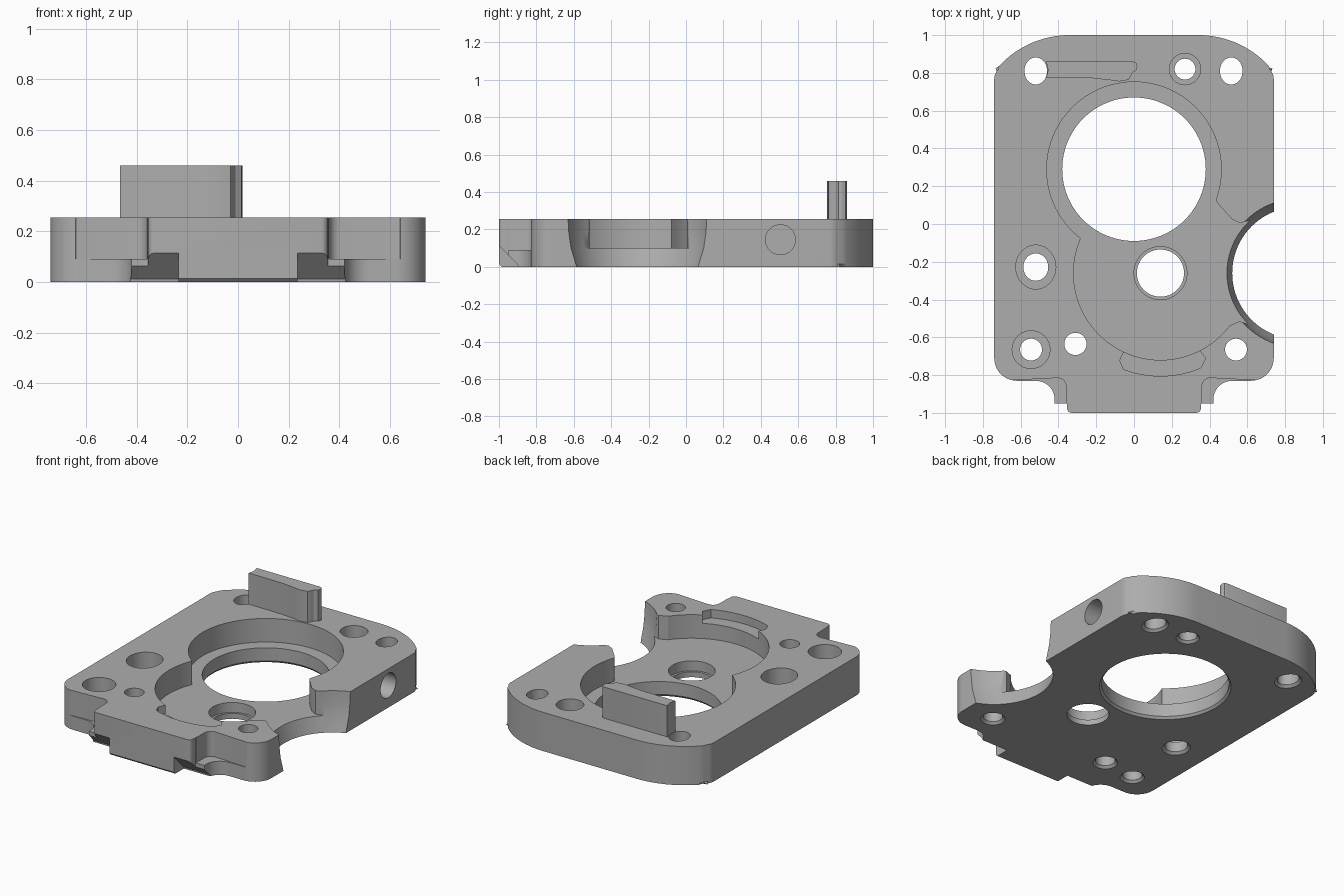
import bpy, bmesh, math
from mathutils import Vector

old = bpy.data.objects.get("Cube")
if old:
    bpy.data.objects.remove(old, do_unlink=True)

metal = bpy.data.materials.new("grey metal")
metal.use_nodes = True
GREY = (0.42, 0.42, 0.42, 1)
metal.diffuse_color = GREY
metal.node_tree.nodes["Principled BSDF"].inputs["Base Color"].default_value = GREY


def arc(cx, cy, rx, start, end, n=16, ry=None):
    ry = ry or rx
    angles = [math.radians(start + (end - start) * i / n) for i in range(n + 1)]
    return [(cx + rx * math.cos(a), cy + ry * math.sin(a)) for a in angles]


def finish(name, bm):
    bmesh.ops.recalc_face_normals(bm, faces=bm.faces)
    mesh = bpy.data.meshes.new(name)
    bm.to_mesh(mesh)
    bm.free()
    mesh.materials.append(metal)
    ob = bpy.data.objects.new(name, mesh)
    bpy.context.collection.objects.link(ob)
    return ob


def loft(name, sections, chamfer=0):
    """Skin stacked outlines of equal length, given as lists of 3D points."""
    bm = bmesh.new()
    rings = [[bm.verts.new(p) for p in s] for s in sections]
    n = len(rings[0])
    for a, b in zip(rings, rings[1:]):
        for i in range(n):
            bm.faces.new((a[i], a[(i + 1) % n], b[(i + 1) % n], b[i]))
    bottom = bm.faces.new(rings[0][::-1])
    bm.faces.new(rings[-1])
    if chamfer:
        bmesh.ops.bevel(bm, geom=list(bottom.edges), offset=chamfer,
                        segments=1, affect='EDGES')
    return finish(name, bm)


def prism(name, outline, z0, z1, chamfer=0):
    return loft(name, [[(x, y, z) for x, y in outline] for z in (z0, z1)], chamfer)


def round_stack(name, cx, cy, profile, n=64, stretch=1):
    """Turned shape from (radius, height) pairs."""
    return loft(name, [[(x, y, z) for x, y in
                        arc(cx, cy, r, 0, 360, n, r * stretch)[:-1]]
                       for r, z in profile])


def select(ob):
    bpy.ops.object.select_all(action='DESELECT')
    ob.select_set(True)
    bpy.context.view_layer.objects.active = ob


def cut(body, cutter):
    cutter.hide_render = True
    select(body)
    mod = body.modifiers.new("cut", 'BOOLEAN')
    mod.operation = 'DIFFERENCE'
    mod.solver = 'EXACT'
    mod.object = cutter
    bpy.ops.object.modifier_apply(modifier=mod.name)
    bpy.data.objects.remove(cutter, do_unlink=True)


TOP, FLOOR, OVER = 0.255, 0.10, 0.4

# Plate outline: right half from front tab to rear edge, then mirrored
half = arc(0.33, -0.975, 0.025, -90, 0, 4)
half += [(0.355, -0.95), (0.42, -0.95)]
half += arc(0.52, -0.93, 0.10, 180, 90, 10)
half += arc(0.62, -0.71, 0.12, -90, 0, 12)
half += arc(0.66, 0.765, 0.08, 0, 40, 6)
half += arc(0.34, 0.49, 0.51, 43, 90, 16)
plate = prism("plate", half + [(-x, y) for x, y in reversed(half)], 0, TOP, 0.014)

# Front reliefs: step above the flange and sloped undercut beside the tab
for s in (-1, 1):
    step = [(0.355, -1.1)] + arc(0.405, -0.86, 0.045, 180, 90, 6)
    step += [(0.64, -0.827), (0.72, -0.90), (0.72, -1.1)]
    cut(plate, prism("step_cutter", [(s * x, y) for x, y in step], 0.09, OVER))
    wedge = [(-1.03, 0.145), (-0.90, 0.012), (-0.89, -0.05), (-1.03, -0.05)]
    cut(plate, loft("undercut_cutter",
                    [[(s * x, y, z) for y, z in wedge] for x in (0.235, 0.45)]))

# Two overlapping round pockets, joined to the side by a throat
cut(plate, round_stack("large_pocket", 0, 0.29, [(0.462, FLOOR), (0.462, OVER)], 96))
cut(plate, round_stack("small_pocket", 0.14, -0.26, [(0.46, FLOOR), (0.46, OVER)], 96))
throat = [(0.2, 0.1), (0.43, 0.17), (0.435, 0.12), (0.46, 0.09), (0.52, 0.025),
          (0.56, 0.005), (0.62, 0.02), (0.62, -0.25), (0.2, -0.25)]
cut(plate, prism("throat", throat, FLOOR, OVER))
lower_throat = [(0.4, -0.3), (0.65, -0.3), (0.62, -0.535), (0.56, -0.515), (0.5, -0.54)]
cut(plate, prism("lower_throat", lower_throat, FLOOR, OVER))

# Shallow curved ledge in front of the small pocket
ledge = arc(0.14, -0.26, 0.43, -64, -115, 12) + arc(0.14, -0.26, 0.51, -115, -115, 1)
ledge += arc(0.14, -0.26, 0.545, -111, -67, 14) + arc(0.14, -0.26, 0.51, -62, -62, 1)
cut(plate, prism("ledge", ledge, 0.20, OVER))

# Flared round notch in the left side
cut(plate, round_stack("side_notch", 0.87, -0.26,
    [(0.345, -0.05), (0.35, 0.0), (0.358, 0.03), (0.378, FLOOR),
     (0.389, 0.18), (0.393, TOP), (0.393, OVER)], 96))

# Bores
cut(plate, round_stack("large_bore", 0, 0.29,
    [(0.41, -0.02), (0.38, 0.015), (0.38, OVER)], 96))
cut(plate, round_stack("small_bore", 0.14, -0.26,
    [(0.125, -0.02), (0.125, 0.035), (0.14, 0.035), (0.14, OVER)]))

# Bolt holes: x, y, radius, counterbore radius, stretch in y
holes = [(-0.52, 0.81, 0.06, 0.06, 1.2), (0.515, 0.81, 0.06, 0.06, 1.2),
         (0.27, 0.82, 0.055, 0.083, 1), (-0.52, -0.228, 0.066, 0.106, 1.1),
         (-0.545, -0.665, 0.058, 0.10, 1), (-0.31, -0.635, 0.059, 0.059, 1),
         (0.54, -0.665, 0.058, 0.058, 1)]
for x, y, r, wide, stretch in holes:
    profile = [(r + 0.03, -0.015), (r, 0.015)]
    if wide > r:
        profile += [(r, 0.08), (wide, 0.08), (wide, OVER)]
    else:
        profile += [(r, OVER)]
    cut(plate, round_stack("bolt_hole", x, y, profile, 40, stretch))

# Blind hole drilled into the side
drill = arc(0.505, 0.145, 0.08, 0, 360, 40)[:-1]
cut(plate, loft("side_drill", [[(x, y, z) for y, z in drill] for x in (0.52, 0.9)]))

# Upright fin at the rear
fin_outline = [(-0.465, 0.86), (-0.455, 0.815), (-0.465, 0.775), (-0.22, 0.772),
               (-0.13, 0.762), (-0.08, 0.755), (-0.03, 0.763), (-0.018, 0.78),
               (-0.01, 0.80), (0.013, 0.815), (0.018, 0.835), (0.012, 0.853),
               (-0.005, 0.86)]
fin = prism("rear_fin", fin_outline, 0.24, 0.46)

for ob in (plate, fin):
    select(ob)
    bpy.ops.object.shade_smooth_by_angle(angle=math.radians(28))
